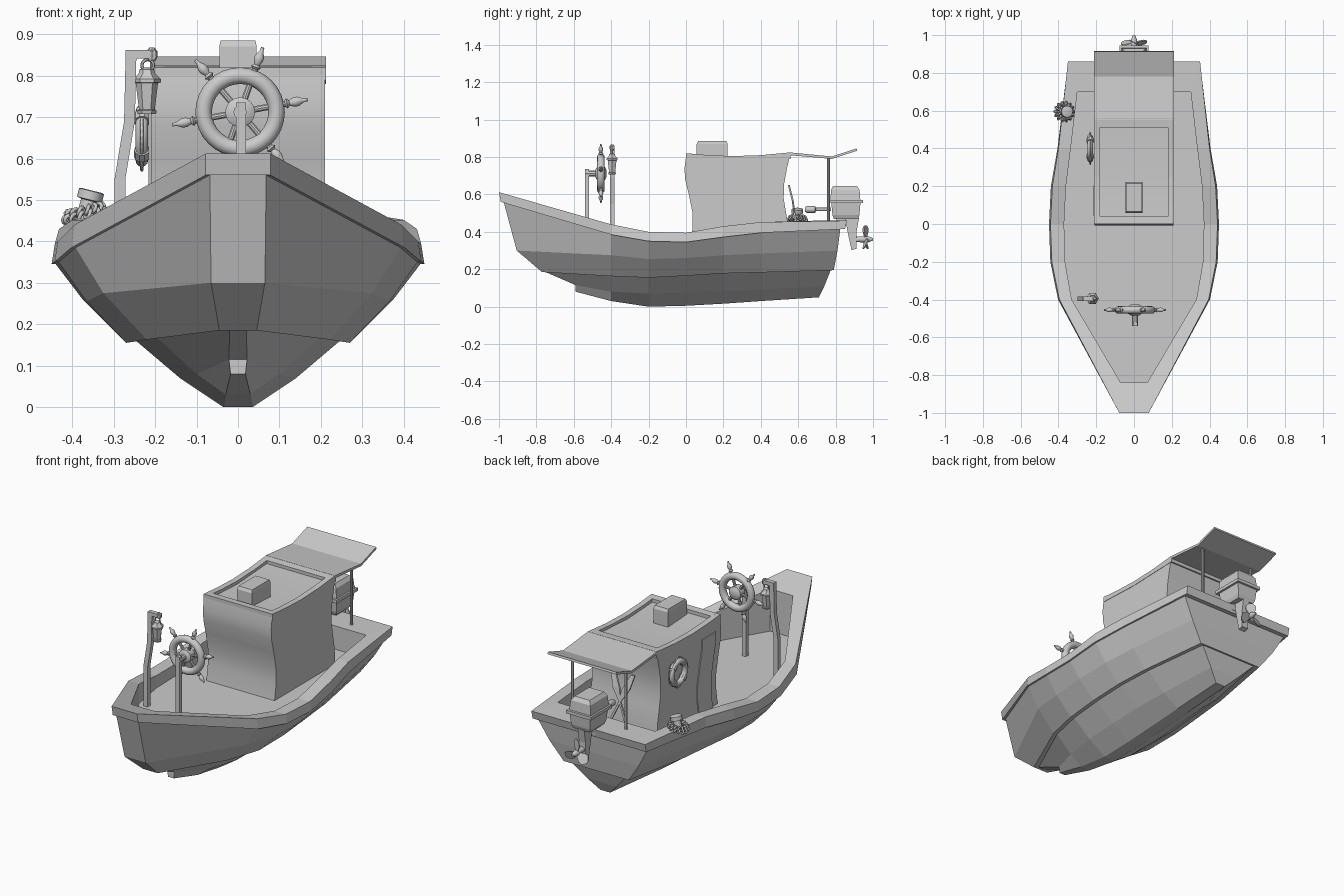
import bpy, bmesh
from math import sin, cos, pi, radians
from mathutils import Vector

if "Cube" in bpy.data.objects:
    bpy.data.objects.remove(bpy.data.objects["Cube"])

def mesh(name, verts, faces, smooth=False):
    me = bpy.data.meshes.new(name)
    me.from_pydata(verts, [], faces)
    bm = bmesh.new(); bm.from_mesh(me)
    bmesh.ops.recalc_face_normals(bm, faces=bm.faces)
    bm.to_mesh(me); bm.free()
    ob = bpy.data.objects.new(name, me)
    bpy.context.collection.objects.link(ob)
    if smooth:
        shade(ob)
    return ob

def shade(ob):
    bpy.ops.object.select_all(action='DESELECT')
    ob.select_set(True)
    bpy.context.view_layer.objects.active = ob
    bpy.ops.object.shade_smooth_by_angle(angle=radians(35))

def loft(name, rings, smooth=False):
    n = len(rings[0])
    v = [p for r in rings for p in r]
    f = [(i*n+j, i*n+(j+1) % n, (i+1)*n+(j+1) % n, (i+1)*n+j)
         for i in range(len(rings)-1) for j in range(n)]
    f += [tuple(range(n)), tuple(range(len(v)-n, len(v)))]
    return mesh(name, v, f, smooth)

def prism(name, yz, x0, x1, smooth=False):
    return loft(name, [[(x, y, z) for y, z in yz] for x in (x0, x1)], smooth)

def rect(x, y, z, hx, hy):
    return [(x-hx, y-hy, z), (x+hx, y-hy, z), (x+hx, y+hy, z), (x-hx, y+hy, z)]

def stack(name, x, secs):
    # secs: (z, y centre, half x, half y)
    return loft(name, [rect(x, y, z, hx, hy) for z, y, hx, hy in secs])

def lathe(name, prof, origin, axis, seg=12):
    q = Vector(axis).to_track_quat('Z', 'Y')
    o = Vector(origin)
    return loft(name, [[o + q @ Vector((r*cos(2*pi*k/seg), r*sin(2*pi*k/seg), h))
                        for k in range(seg)] for r, h in prof], True)

def torus(name, loc, R, r, rot=(0, 0, 0), a=32, b=12):
    bpy.ops.mesh.primitive_torus_add(major_radius=R, minor_radius=r, major_segments=a,
                                     minor_segments=b, location=loc, rotation=rot)
    ob = bpy.context.object
    ob.name = name
    shade(ob)
    return ob

def rope(name, pts, r, cyclic=False):
    cu = bpy.data.curves.new(name, 'CURVE')
    cu.dimensions = '3D'
    cu.bevel_depth = r
    cu.bevel_resolution = 1
    s = cu.splines.new('POLY')
    s.points.add(len(pts)-1)
    for p, c in zip(s.points, pts):
        p.co = (*c, 1)
    s.use_cyclic_u = cyclic
    ob = bpy.data.objects.new(name, cu)
    bpy.context.collection.objects.link(ob)

# Hull: lengthwise rows from deck edge round the rim down to the keel
ys = [-.4, -.2, 0, .2, .4]
def row(xs, y0, y1, zs):
    return list(zip(xs, [y0] + ys + [y1], zs))
gx = [.078, .395, .435, .442, .432, .40, .35]
gz = [.612, .44, .40, .395, .43, .452, .46]
ix = [.07, .33, .365, .37, .36, .335, .30]
iz = [.565] + gz[1:]
bx = [.078, .402, .443, .45, .44, .405, .35]
bz = [.56, .385, .35, .345, .372, .395, .415]
cx = [.045, .22, .27, .28, .275, .26, .20]
cz = [.185, .163, .155, .165, .178, .183, .195]
rows = [
    row(ix, -.84, .70, [.33]*7),
    row(ix, -.84, .70, iz),
    row(gx, -1, .86, gz),
    row(bx, -.99, .85, bz),
    row([x-.01 for x in bx], -.975, .825, bz),
    row([.065, .325, .365, .375, .365, .34, .275], -.905, .81, [.30, .275, .255, .26, .275, .285, .30]),
    row(cx, -.77, .79, cz),
    row([x-.025 for x in cx], -.76, .775, [z+.004 for z in cz]),
    row([.022, .10, .14, .145, .14, .13, .09], -.59, .74, [.115, .08, .07, .075, .085, .09, .11]),
    row([.018, .03, .035, .035, .035, .033, .03], -.59, .71, [.08, .03, 0, .005, .016, .03, .05]),
]
N, M = len(rows), 7
verts = [p for r in rows for p in r] + [(-x, y, z) for r in rows for x, y, z in r]
R = lambda i, j: i*M+j
L = lambda i, j: N*M+i*M+j
faces = []
for i in range(N-1):
    for S in (R, L):
        faces += [(S(i, j), S(i, j+1), S(i+1, j+1), S(i+1, j)) for j in range(M-1)]
    faces += [(R(i, j), R(i+1, j), L(i+1, j), L(i, j)) for j in (0, M-1)]
for i in (0, N-1):
    faces += [(R(i, j), R(i, j+1), L(i, j+1), L(i, j)) for j in range(M-1)]
mesh("hull", verts, faces)

# Cabin with bowed walls, raised roof rim and hatch
front = [(.02, .32), (.035, .42), (.035, .5), (.015, .6), (-.005, .68), (-.008, .74), (0, .80)]
back = [(.555, .805), (.54, .74), (.525, .66), (.522, .58), (.535, .5), (.55, .42), (.555, .32)]
prism("cabin", front + [(.25, .787)] + back, -.21, .21, True)
roof = [(0, .82), (.12, .81), (.25, .805), (.4, .81), (.56, .825)]
for s in (-1, 1):
    prism("roof_side_rim", roof + [(.56, .79), (.25, .78), (0, .79)], s*.18, s*.212)
prism("roof_front_rim", [(0, .82), (.04, .817), (.04, .78), (0, .79)], -.19, .19)
prism("roof_back_rim", [(.51, .82), (.56, .825), (.56, .79), (.51, .79)], -.19, .19)
stack("roof_hatch", 0, [(.77, .14, .045, .083), (.87, .14, .045, .083), (.885, .14, .042, .075)])
prism("door", [(y+.05, z) for y, z in front[:6]] + [(y+.17, z) for y, z in front[5::-1]], -.2155, -.2, True)

# Awning and its posts
prism("awning", [(.55, .825), (.78, .803), (.912, .846), (.915, .834), (.78, .79), (.55, .81)], -.212, .212)
for s in (-1, 1):
    lathe("awning_post", [(.008, .44), (.008, .797)], (s*.165, .762, 0), (0, 0, 1), 8)

# Crossed paddles leaning on the cabin back
for s in (-1, 1):
    loft("paddle", [rect(s*x, y, z, w, .005) for x, y, z, w in
                    [(-.07, .60, .34, .006), (0, .58, .5, .006), (.03, .57, .57, .022), (.06, .55, .65, .012)]])

# Ship wheel on its post
wc = Vector((.005, -.455, .712))
torus("wheel_rim", wc, .088, .02, (pi/2, 0, 0))
lathe("wheel_hub", [(.02, -.03), (.036, -.02), (.036, .02), (.02, .03)], wc, (0, 1, 0), 16)
for k in range(6):
    a = radians(10.6+60*k)
    lathe("wheel_spoke", [(.008, .02), (.008, .11), (.013, .115), (.007, .121), (.012, .132),
                          (.012, .142), (.005, .156), (.004, .166)], wc, (cos(a), 0, sin(a)), 10)
stack("wheel_post", .007, [(.32, -.53, .012, .011), (.735, -.53, .012, .011)])
lathe("wheel_axle", [(.016, -.085), (.016, 0)], wc, (0, 1, 0), 10)

# Lantern post with arm
loft("lantern_post", [rect(x, -.395, z, .013, .012) for x, z in
                      [(-.285, .32), (-.285, .55), (-.262, .69), (-.258, .862)]])
stack("lantern_arm", -.235, [(.842, -.395, .036, .012), (.862, -.395, .036, .012)])
lathe("lantern_hook", [(.008, .835), (.014, .845), (.014, .858), (.006, .868)], (-.208, -.395, 0), (0, 0, 1), 8)
torus("lantern_ring", (-.218, -.395, .825), .014, .004, (pi/2, 0, 0), 16, 6)

# Lantern hanging from the arm
lathe("lantern", [(.022, .707), (.024, .716), (.019, .718), (.027, .782), (.034, .784), (.034, .792),
                  (.02, .805), (.018, .815), (.006, .82)], (-.22, -.395, 0), (0, 0, 1), 6)

# Life ring with bands on the cabin side
rc = Vector((-.232, .40, .655))
torus("life_ring", rc, .06, .015, (0, pi/2, 0))
for k in range(4):
    a = pi/4+k*pi/2
    d = Vector((0, -sin(a), cos(a)))
    lathe("life_ring_band", [(.019, -.012), (.019, .012)], rc + Vector((0, cos(a), sin(a)))*.06, d, 10)
rope("life_ring_line", [rc + Vector((0, (.077+.006*cos(4*t))*cos(t), (.077+.006*cos(4*t))*sin(t)))
                        for t in [2*pi*k/32 for k in range(32)]], .004, True)

# Mooring bollard with coiled rope
bc = Vector((-.37, .595, .455))
lathe("bollard", [(.022, -.02), (.02, .045), (.031, .047), (.031, .068), (.026, .07)], bc, (.25, 0, 1), 12)
for n, (rad, h) in enumerate([(.044, .008), (.038, .02)]):
    rope("rope_coil", [bc + Vector(((rad+.009*cos(14*t+n))*cos(t), (rad+.009*cos(14*t+n))*sin(t),
                                    h+.009*sin(14*t+n)+.25*-rad*cos(t)*-1))
                       for t in [2*pi*k/112 for k in range(112)]], .005, True)

# Outboard motor
stack("motor_body", 0, [(.47, .855, .05, .065), (.49, .855, .058, .072), (.555, .855, .064, .078)])
stack("motor_band", 0, [(.553, .852, .076, .093), (.571, .852, .076, .093)])
stack("motor_cowl", 0, [(.571, .852, .066, .08), (.625, .852, .06, .076), (.645, .85, .046, .064)])
prism("motor_leg", [(.85, .475), (.925, .475), (.912, .40), (.912, .31), (.885, .302), (.868, .38)], -.02, .02)
stack("motor_bracket", 0, [(.43, .83, .04, .025), (.50, .83, .04, .025)])
lathe("tiller", [(.009, 0), (.009, .08), (.018, .085), (.018, .13), (.012, .14)], (0, .775, .52), (0, -1, 0))

# Propeller
pc = Vector((0, .96, .36))
lathe("propeller_hub", [(.014, -.06), (.016, -.02), (.016, .015), (.006, .04)], pc, (0, 1, 0))
for k in range(3):
    a = pi/2+k*2*pi/3
    u, t = Vector((cos(a), 0, sin(a))), Vector((-sin(a), 0, cos(a)))
    rings = []
    for r, w in [(.01, .01), (.04, .025), (.06, .024), (.075, .008)]:
        e = t*w + Vector((0, w*.5, 0))
        n = Vector((0, .003, 0))
        rings.append([pc+u*r+e-n, pc+u*r+e+n, pc+u*r-e+n, pc+u*r-e-n])
    loft("propeller_blade", rings)
